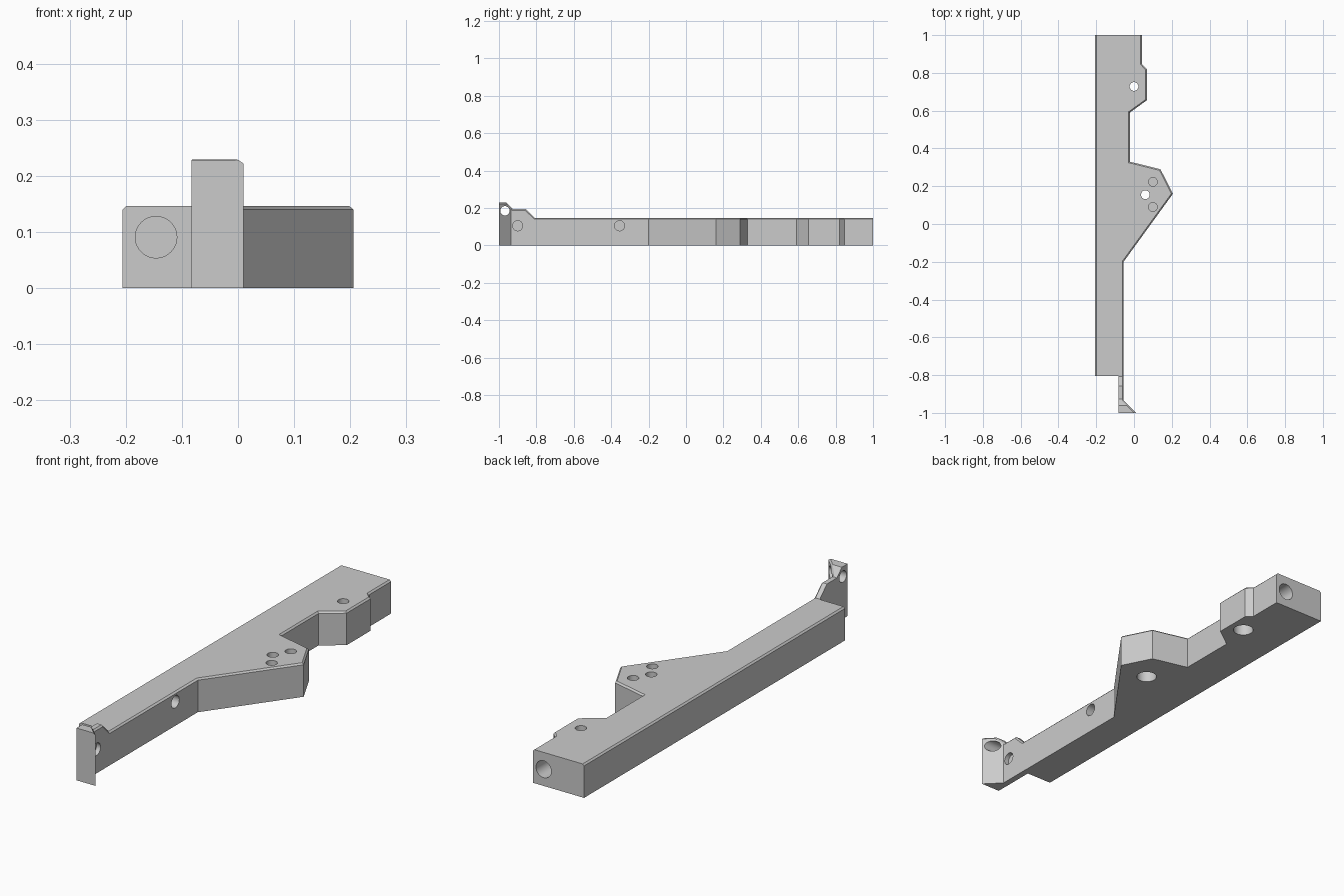
import bpy, bmesh
from mathutils import Vector

cube = bpy.data.objects.get("Cube")
if cube:
    bpy.data.objects.remove(cube)


def prism(name, points, direction):
    """Extrude a flat loop of points along a direction."""
    bm = bmesh.new()
    face = bm.faces.new([bm.verts.new(p) for p in points])
    ext = bmesh.ops.extrude_face_region(bm, geom=[face])
    verts = [g for g in ext["geom"] if isinstance(g, bmesh.types.BMVert)]
    bmesh.ops.translate(bm, verts=verts, vec=direction)
    bmesh.ops.recalc_face_normals(bm, faces=bm.faces)
    mesh = bpy.data.meshes.new(name)
    bm.to_mesh(mesh)
    bm.free()
    obj = bpy.data.objects.new(name, mesh)
    bpy.context.collection.objects.link(obj)
    return obj


def combine(target, tool, operation):
    mod = target.modifiers.new(operation, "BOOLEAN")
    mod.object, mod.operation, mod.solver = tool, operation, "EXACT"
    bpy.context.view_layer.objects.active = target
    bpy.ops.object.modifier_apply(modifier=mod.name)
    bpy.data.objects.remove(tool)


def drill(target, start, direction, radius, depth):
    """Cut a round hole from a point on the surface inward."""
    d = Vector(direction)
    bpy.ops.mesh.primitive_cylinder_add(
        vertices=40, radius=radius, depth=depth + 0.02,
        location=Vector(start) + d * (depth - 0.02) / 2,
        rotation=d.to_track_quat("Z", "Y").to_euler())
    combine(target, bpy.context.object, "DIFFERENCE")


# Plan outline of the bar, its side lobes and the thin front arm
plan = [(-0.206, 1), (-0.206, -0.806), (-0.083, -0.806), (-0.083, -1), (0.01, -1),
        (-0.055, -0.935), (-0.055, -0.2), (0.206, 0.16), (0.14, 0.29), (-0.022, 0.33),
        (-0.022, 0.59), (0.068, 0.655), (0.068, 0.82), (0.042, 0.847), (0.042, 1)]
bracket = prism("mounting_bracket", [(x, y, 0) for x, y in plan], (0, 0, 0.3))

# Side profile gives the raised steps of the arm
side = [(-1.1, -0.1), (-1.1, 0.229), (-0.96, 0.229), (-0.927, 0.195),
        (-0.857, 0.195), (-0.808, 0.147), (1.1, 0.147), (1.1, -0.1)]
# keep the underside on the ground plane
combine(bracket, prism("side_profile", [(-0.5, y, z) for y, z in side], (1, 0, 0)), "INTERSECT")

# Small chamfer along the upper long edges
bm = bmesh.new()
bm.from_mesh(bracket.data)
bmesh.ops.dissolve_limit(bm, angle_limit=0.01, verts=bm.verts, edges=bm.edges)
rim = []
for edge in bm.edges:
    if len(edge.link_faces) != 2:
        continue
    wall, top = sorted((f for f in edge.link_faces), key=lambda f: f.normal.z)
    mid = (edge.verts[0].co + edge.verts[1].co) / 2
    arm_back = wall.normal.x < -0.9 and mid.x > -0.1
    if top.normal.z > 0.3 and abs(wall.normal.z) < 0.1 and abs(wall.normal.y) < 0.99 and not arm_back:
        rim.append(edge)
bmesh.ops.bevel(bm, geom=rim, offset=0.007, segments=1, affect="EDGES", clamp_overlap=True)
bm.to_mesh(bracket.data)
bm.free()

# Screw holes through the lobes, wider underneath
for x, y in ((0.0, 0.728), (0.06, 0.155)):
    drill(bracket, (x, y, 0), (0, 0, 1), 0.023, 0.2)
    drill(bracket, (x, y, 0), (0, 0, 1), 0.042, 0.06)
# Blind pin holes on the large lobe
for y in (0.09, 0.223):
    drill(bracket, (0.1, y, 0.147), (0, 0, -1), 0.023, 0.08)
# Sockets in both ends of the bar
drill(bracket, (-0.146, -0.806, 0.091), (0, 1, 0), 0.037, 0.1)
drill(bracket, (-0.01, 1, 0.073), (0, -1, 0), 0.037, 0.1)
# Holes in the side wall and through the arm tip
drill(bracket, (-0.055, -0.355, 0.105), (-1, 0, 0), 0.027, 0.1)
drill(bracket, (-0.055, -0.9, 0.105), (-1, 0, 0), 0.027, 0.02)
drill(bracket, (0.05, -0.968, 0.185), (-1, 0, 0), 0.025, 0.2)

# Grey material
grey = bpy.data.materials.new("plain_grey")
grey.use_nodes = True
color = (0.6, 0.6, 0.6, 1)
grey.diffuse_color = color
grey.node_tree.nodes["Principled BSDF"].inputs["Base Color"].default_value = color
bracket.data.materials.clear()
bracket.data.materials.append(grey)
for poly in bracket.data.polygons:
    poly.material_index = 0

bpy.ops.object.select_all(action="DESELECT")
bracket.select_set(True)
bpy.context.view_layer.objects.active = bracket
bpy.ops.object.shade_smooth_by_angle(angle=0.5)
